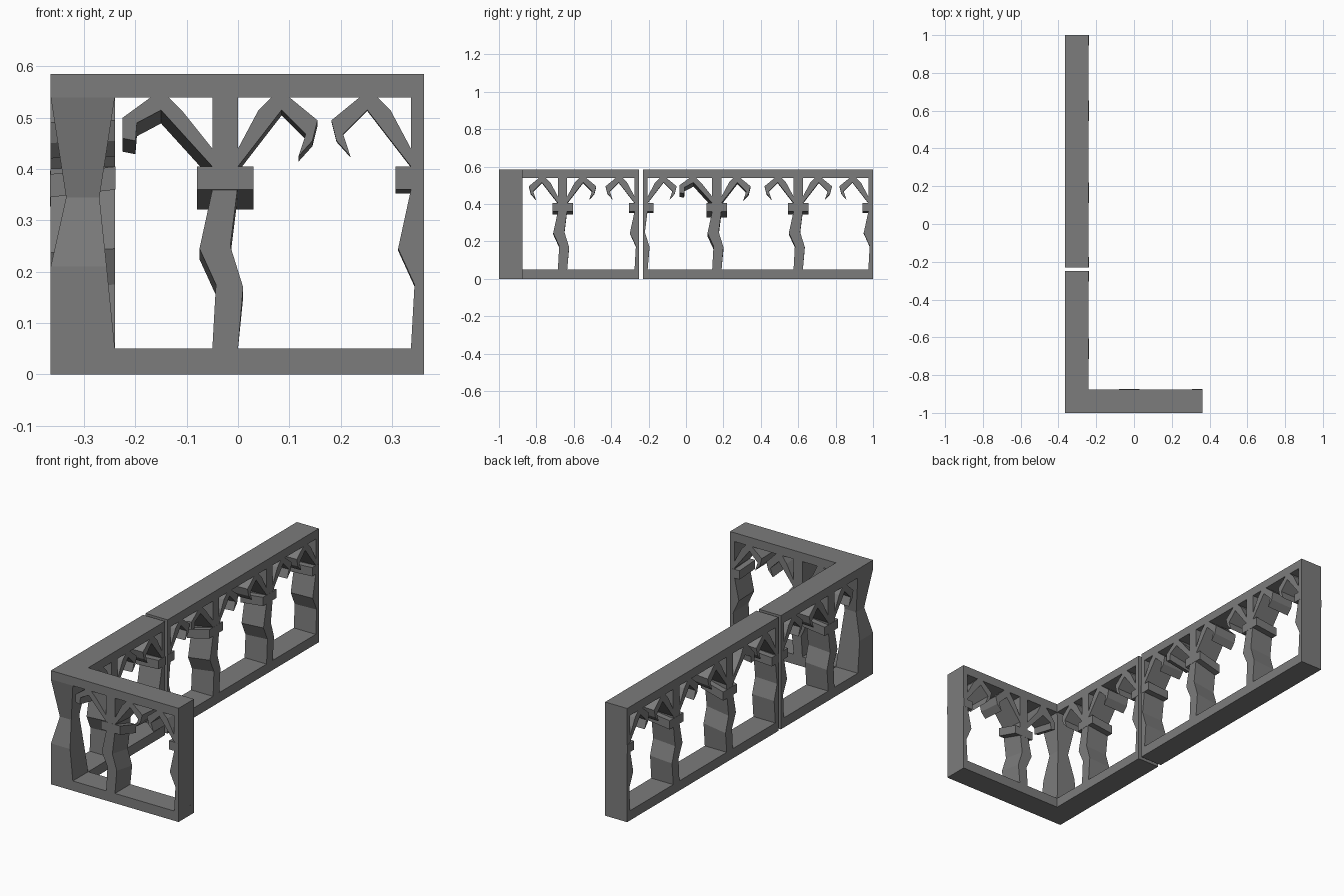
import bpy, bmesh
from math import pi
from mathutils import Matrix

cube = bpy.data.objects.get("Cube")
if cube:
    bpy.data.objects.remove(cube)

GREY = (0.2, 0.2, 0.2, 1)
stone = bpy.data.materials.new("grey_stone")
stone.use_nodes = True
stone.diffuse_color = GREY
stone.node_tree.nodes["Principled BSDF"].inputs["Base Color"].default_value = GREY

LOW, HIGH, TOP = 0.05, 0.54, 0.585      # floor beam, ceiling beam, full height
DEPTH = 0.125

# Outlines around a post centre line, as (x, z)
POST = [(-.025, LOW), (-.018, .175), (-.05, .245), (-.025, .36), (-.025, HIGH),
        (.025, HIGH), (.025, .37), (.01, .25), (.035, .17), (.025, LOW)]
HOOK = [(.025, .44), (.065, .515), (.09, HIGH), (.125, HIGH), (.18, .495),
        (.17, .455), (.143, .425), (.157, .468), (.11, .515), (.025, .405)]
THICK_HOOK = [(.025, .44), (.085, .515), (.11, HIGH), (.145, HIGH), (.2, .5),
              (.2, .46), (.175, .455), (.172, .49), (.125, .515), (.025, .405)]
BRACKET = [(0, .36), (.055, .36), (.055, .405), (0, .405)]


def loft(name, first, second, matrix=Matrix()):
    """Solid between two matching rings of points."""
    bm = bmesh.new()
    a = [bm.verts.new(p) for p in first]
    b = [bm.verts.new(p) for p in second]
    bm.faces.new(a)
    bm.faces.new(b[::-1])
    for i in range(len(a)):
        j = (i + 1) % len(a)
        bm.faces.new((a[j], a[i], b[i], b[j]))
    bmesh.ops.recalc_face_normals(bm, faces=bm.faces)
    bm.transform(matrix)
    mesh = bpy.data.meshes.new(name)
    bm.to_mesh(mesh)
    bm.free()
    mesh.materials.append(stone)
    obj = bpy.data.objects.new(name, mesh)
    bpy.context.collection.objects.link(obj)
    return obj


def panel_part(name, outline, matrix, drop=0, mirror=1, limits=(-1, 1), grow=0):
    """Outline run through the wall depth; its far end sinks by drop."""
    pts = [(min(max(mirror * x, limits[0]), limits[1]), z) for x, z in outline]
    front = [(x, -DEPTH / 2 - grow, z) for x, z in pts]
    back = [(x, DEPTH / 2 + grow, z - (drop if LOW < z < HIGH else 0)) for x, z in pts]
    loft(name, front, back, matrix)


def tree_post(name, matrix, drop, sides=(-1, 1)):
    """Bent post with a bracket and hooked branch on each open side."""
    limits = (-1 if -1 in sides else 0, 1 if 1 in sides else 0)
    panel_part(name, POST, matrix, drop * .8, limits=limits)
    for s in sides:
        label = "right" if s > 0 else "left"
        thick = s < 0 and drop > .02
        panel_part(f"{name}_{label}_branch", THICK_HOOK if thick else HOOK, matrix,
                   drop if thick else drop * .4, s)
        panel_part(f"{name}_{label}_bracket", BRACKET, matrix, drop * 1.5, s, grow=.001)


def slab(name, plan, z0, z1):
    loft(name, [(x, y, z0) for x, y in plan], [(x, y, z1) for x, y in plan])


# Floor and ceiling beams of the corner wall and the straight wall
X0, X1, X2 = -.365, -.24, .362
corner_plan = [(X0, -1), (X2, -1), (X2, -.875), (X1, -.875), (X1, -.25), (X0, -.25)]
straight_plan = [(X0, -.23), (X1, -.23), (X1, 1), (X0, 1)]
for label, plan in (("corner_wall", corner_plan), ("straight_wall", straight_plan)):
    slab(label + "_floor_beam", plan, 0, LOW)
    slab(label + "_ceiling_beam", plan, HIGH, TOP)

# Pinched square corner column: height, outer inset, inner inset
levels = [(LOW, 0, 0), (.21, 0, .016), (.345, .03, .03), (HIGH, 0, 0)]


def ring(z, outer, inner):
    a, b = X0 + outer, X1 - inner
    c, d = -1 + outer, -.875 - inner
    return [(a, c, z), (b, c, z), (b, d, z), (a, d, z)]


for i, (low, high) in enumerate(zip(levels, levels[1:])):
    loft(f"corner_column_{i + 1}", ring(*low), ring(*high))

# Posts of the short front arm
for name, x, drop, sides in (("front_middle_post", -.025, .026, (-1, 1)),
                             ("front_end_post", X2, .005, (-1,))):
    tree_post(name, Matrix.Translation((x, -1 + DEPTH / 2, 0)), drop, sides)

# Posts along the long side, turned to face outward
for name, y, drop, sides in (("corner_wall_post", -.66, .01, (-1, 1)),
                             ("corner_wall_end_post", -.25, .005, (-1,)),
                             ("straight_wall_near_post", -.23, .005, (1,)),
                             ("straight_wall_first_post", .165, .022, (-1, 1)),
                             ("straight_wall_second_post", .6, .01, (-1, 1)),
                             ("straight_wall_far_post", 1, .005, (-1,))):
    place = Matrix.Translation(((X0 + X1) / 2, y, 0)) @ Matrix.Rotation(pi / 2, 4, 'Z')
    tree_post(name, place, drop, sides)
